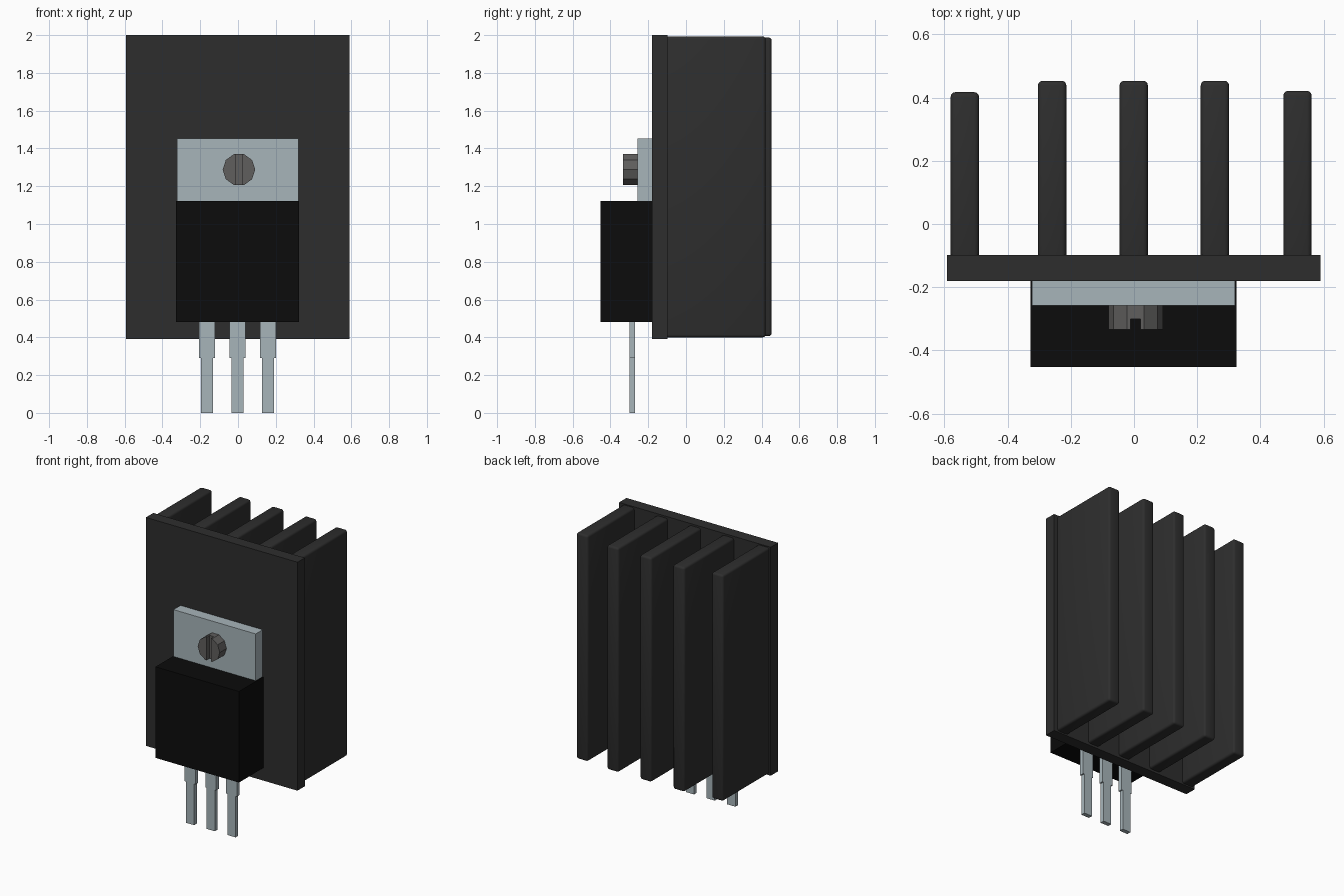
import bpy, bmesh, math

cube = bpy.data.objects.get("Cube")
if cube:
    bpy.data.objects.remove(cube, do_unlink=True)


def material(name, color):
    m = bpy.data.materials.new(name)
    m.use_nodes = True
    m.diffuse_color = (*color, 1)
    bsdf = next(n for n in m.node_tree.nodes if n.type == 'BSDF_PRINCIPLED')
    bsdf.inputs["Base Color"].default_value = (*color, 1)
    return m


ANODIZED = material("dark_anodized_grey", (0.027, 0.027, 0.027))
PLASTIC = material("black_plastic", (0.0035, 0.0035, 0.0035))
METAL = material("tinned_metal", (0.39, 0.46, 0.49))
STEEL = material("dark_steel", (0.115, 0.112, 0.11))


def finish(bm, name, mat):
    bmesh.ops.recalc_face_normals(bm, faces=bm.faces)
    mesh = bpy.data.meshes.new(name)
    bm.to_mesh(mesh)
    bm.free()
    obj = bpy.data.objects.new(name, mesh)
    bpy.context.collection.objects.link(obj)
    mesh.materials.append(mat)
    return obj


def box(name, mat, x, y, z):
    """Box from (min, max) ranges on each axis."""
    bm = bmesh.new()
    bmesh.ops.create_cube(bm, size=1)
    for v in bm.verts:
        v.co = [(a + b) / 2 + c * (b - a) for c, (a, b) in zip(v.co, (x, y, z))]
    return finish(bm, name, mat)


def extrude_profile(name, mat, points, y0, y1):
    """Extrude an (x, z) outline along y."""
    bm = bmesh.new()
    face = bm.faces.new([bm.verts.new((x, y0, z)) for x, z in points])
    new = bmesh.ops.extrude_face_region(bm, geom=[face])["geom"]
    for v in new:
        if isinstance(v, bmesh.types.BMVert):
            v.co.y = y1
    return finish(bm, name, mat)


def activate(obj):
    bpy.ops.object.select_all(action='DESELECT')
    obj.select_set(True)
    bpy.context.view_layer.objects.active = obj


# Heat sink base plate
box("base_plate", ANODIZED, (-0.592, 0.59), (-0.18, -0.098), (0.39, 2.0))

# Cooling fins with rounded edges, the outer pair shorter
fins = [(-0.535, 0.417, 0.4), (-0.259, 0.453, 0.406), (-0.001, 0.453, 0.406),
        (0.256, 0.453, 0.406), (0.517, 0.421, 0.4)]
for i, (x, back, low) in enumerate(fins, 1):
    fin = box(f"fin_{i}", ANODIZED, (x - 0.045, x + 0.045), (-0.13, back), (low, 2.393 - low))
    bevel = fin.modifiers.new("rounded_edges", 'BEVEL')
    bevel.width = 0.015
    bevel.segments = 3
    activate(fin)
    bpy.ops.object.modifier_apply(modifier=bevel.name)
    bpy.ops.object.shade_smooth_by_angle(angle=math.radians(40))

# Transistor body and mounting tab
box("transistor_body", PLASTIC, (-0.327, 0.324), (-0.452, -0.181), (0.48, 1.122))
box("mounting_tab", METAL, (-0.323, 0.319), (-0.258, -0.18), (1.1, 1.452))

# Leads, wide at the body and stepped down to narrow pins
for name, x in (("left", 0.159), ("centre", -0.003), ("right", -0.164)):
    wide, slim, step = 0.042, 0.032, 0.29
    half = [(slim, 0), (slim, step), (wide, step), (wide, 0.52)]
    outline = [(x + w, z) for w, z in half] + [(x - w, z) for w, z in reversed(half)]
    extrude_profile(f"{name}_lead", METAL, outline, -0.3, -0.27)

# Ten-sided screw head with a cut slot
sides, radius, cx, cz = 10, 0.086, 0.005, 1.288
ring = [(cx + radius * math.cos(math.tau * i / sides),
         cz + radius * math.sin(math.tau * i / sides)) for i in range(sides)]
screw = extrude_profile("screw_head", STEEL, ring, -0.333, -0.25)
cutter = box("slot_cutter", STEEL, (cx - 0.016, cx + 0.016), (-0.4, -0.3), (1.1, 1.5))
cutter.hide_render = True
slot = screw.modifiers.new("slot", 'BOOLEAN')
slot.operation = 'DIFFERENCE'
slot.solver = 'EXACT'
slot.object = cutter
activate(screw)
bpy.ops.object.modifier_apply(modifier=slot.name)
bpy.data.objects.remove(cutter, do_unlink=True)
